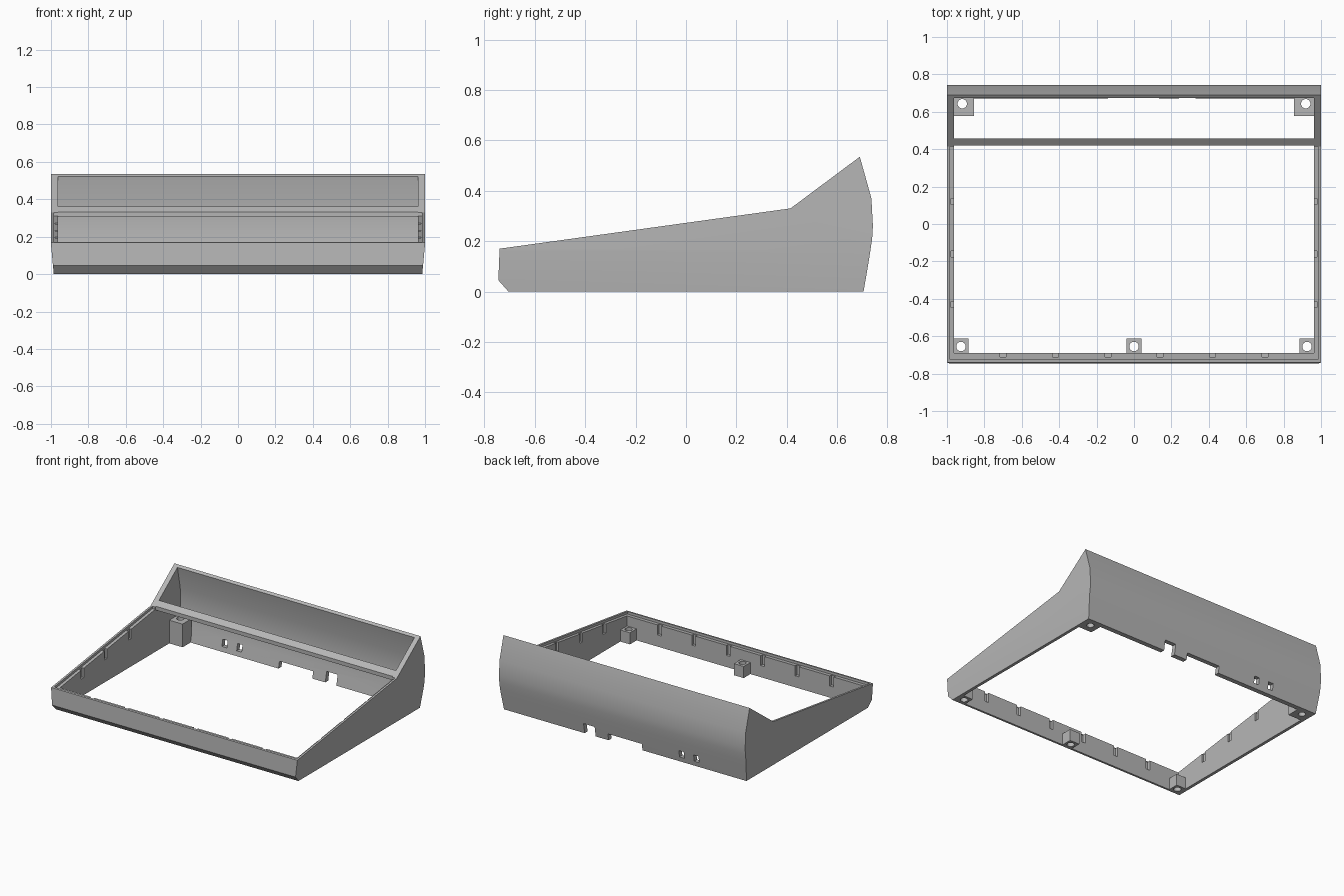
import bpy, bmesh, math

if "Cube" in bpy.data.objects:
    bpy.data.objects.remove(bpy.data.objects["Cube"])

# One plain grey plastic
grey = bpy.data.materials.new("grey_plastic")
grey.use_nodes = True
grey.diffuse_color = (0.47, 0.47, 0.47, 1)
bsdf = next(n for n in grey.node_tree.nodes if n.type == 'BSDF_PRINCIPLED')
bsdf.inputs["Base Color"].default_value = (0.47, 0.47, 0.47, 1)
bsdf.inputs["Roughness"].default_value = 0.6


def make(name, bm):
    bmesh.ops.recalc_face_normals(bm, faces=bm.faces)
    mesh = bpy.data.meshes.new(name)
    bm.to_mesh(mesh)
    bm.free()
    mesh.materials.append(grey)
    ob = bpy.data.objects.new(name, mesh)
    bpy.context.collection.objects.link(ob)
    return ob


def prism(name, profile, half_width, split=None):
    """Extrude a (y, z) profile along x, optionally split at a height."""
    bm = bmesh.new()
    face = bm.faces.new([bm.verts.new((-half_width, y, z)) for y, z in profile])
    ext = bmesh.ops.extrude_face_region(bm, geom=[face])
    moved = [v for v in ext["geom"] if isinstance(v, bmesh.types.BMVert)]
    bmesh.ops.translate(bm, verts=moved, vec=(2 * half_width, 0, 0))
    if split:
        bmesh.ops.bisect_plane(bm, geom=bm.verts[:] + bm.edges[:] + bm.faces[:],
                               plane_co=(0, 0, split), plane_no=(0, 0, 1))
    return make(name, bm)


def box(name, x0, x1, y0, y1, z0, z1):
    bm = bmesh.new()
    bmesh.ops.create_cube(bm, size=1)
    for v in bm.verts:
        v.co = (x1 if v.co.x > 0 else x0, y1 if v.co.y > 0 else y0, z1 if v.co.z > 0 else z0)
    return make(name, bm)


def cut(target, cutter):
    mod = target.modifiers.new("cut", 'BOOLEAN')
    mod.operation = 'DIFFERENCE'
    mod.solver = 'EXACT'
    mod.object = cutter
    bpy.context.view_layer.objects.active = target
    bpy.ops.object.modifier_apply(modifier=mod.name)
    bpy.data.objects.remove(cutter)


def rim_z(y):
    """Height of the sloping rim."""
    return 0.17 + (y + 0.74) * 0.16 / 1.155


# Outer case, narrowing slightly towards the base
case = prism("case_shell", [(-0.705, 0), (0.705, 0), (0.727, 0.13), (0.739, 0.21),
                            (0.742, 0.26), (0.736, 0.37), (0.69, 0.535),
                            (0.415, 0.33), (-0.74, 0.17), (-0.745, 0.045)], 1.0, split=0.16)
for v in case.data.vertices:
    if v.co.z < 0.16:
        v.co.x *= 0.985 + 0.015 * v.co.z / 0.16

# Hollow through both openings, leaving the cross bar
cut(case, prism("cavity", [(-0.69, -0.1), (0.67, -0.1), (0.67, 0), (0.697, 0.13),
                           (0.708, 0.23), (0.705, 0.36), (0.672, 0.524), (0.66, 0.6),
                           (0.458, 0.6), (0.458, 0.34), (0.42, 0.305), (0.414, 0.6),
                           (-0.69, 0.6)], 0.963))

# Ledge around the main opening
cut(case, prism("ledge", [(-0.725, rim_z(-0.725) - 0.018), (0.414, rim_z(0.414) - 0.018),
                          (0.414, 0.6), (-0.725, 0.6)], 0.985))

# Clip slots in the front and side walls
for x in (-0.7, -0.42, -0.14, 0.14, 0.42, 0.7):
    cut(case, box("slot", x - 0.016, x + 0.016, -0.712, -0.68, 0.085, 0.2))
for side in (-1, 1):
    for y in (-0.43, -0.16, 0.12):
        xs = sorted((side * 0.95, side * 0.978))
        cut(case, box("slot", *xs, y - 0.016, y + 0.016, rim_z(y) - 0.085, rim_z(y) + 0.05))

# Connector notches and small ports in the back wall
cut(case, box("notch", 0.24, 0.33, 0.6, 0.8, -0.1, 0.075))
cut(case, box("notch", -0.14, 0.135, 0.6, 0.8, -0.1, 0.05))
for x in (-0.585, -0.465):
    cut(case, box("port", x - 0.02, x + 0.02, 0.6, 0.8, 0.035, 0.085))


# Screw posts with vertical holes
def post(name, x0, x1, y0, y1, height, hx, hy):
    ob = box(name, x0, x1, y0, y1, 0, height)
    bm = bmesh.new()
    bmesh.ops.create_cone(bm, cap_ends=True, segments=32, radius1=0.025, radius2=0.025, depth=1)
    bmesh.ops.translate(bm, verts=bm.verts, vec=(hx, hy, 0))
    cut(ob, make("screw_hole", bm))
    return ob


parts = [case, post("front_middle_post", -0.04, 0.04, -0.695, -0.613, 0.085, 0, -0.655)]
for side, label in ((1, "left"), (-1, "right")):
    xs = sorted((side * 0.885, side * 0.968))
    parts.append(post("front_%s_post" % label, *xs, -0.695, -0.613, 0.085, side * 0.925, -0.655))
    xs = sorted((side * 0.855, side * 0.968))
    parts.append(post("rear_%s_post" % label, *xs, 0.578, 0.68, 0.17, side * 0.918, 0.643))

# Smooth curved surfaces, sharp corners
bpy.ops.object.select_all(action='DESELECT')
for ob in parts:
    ob.select_set(True)
bpy.context.view_layer.objects.active = case
bpy.ops.object.shade_smooth_by_angle(angle=math.radians(14))
